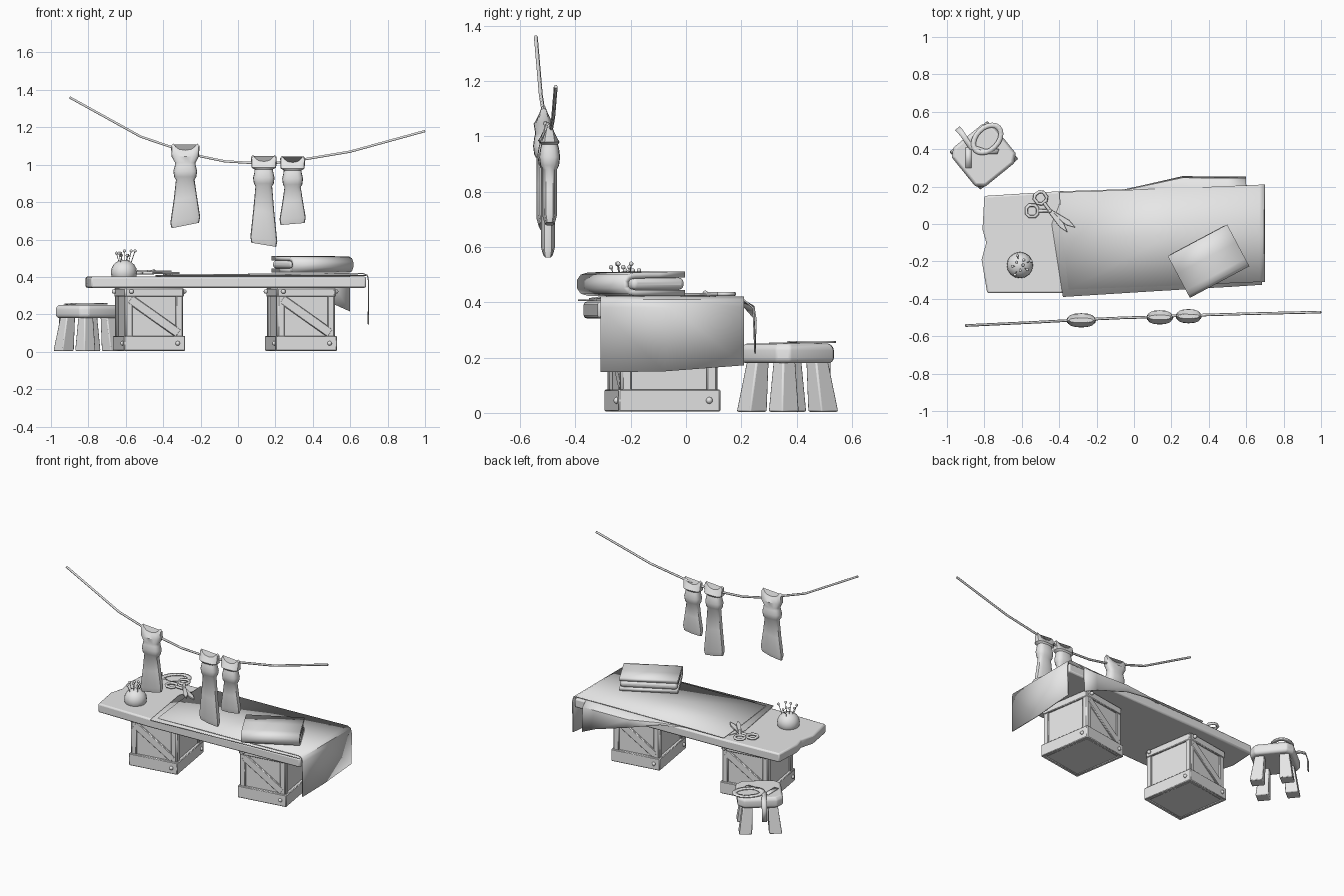
import bpy, bmesh, math
from mathutils import Matrix, Vector

if "Cube" in bpy.data.objects:
    bpy.data.objects.remove(bpy.data.objects["Cube"], do_unlink=True)

grey = bpy.data.materials.new("plain_grey")
grey.use_nodes = True
grey.diffuse_color = (0.8, 0.8, 0.8, 1)
grey.node_tree.nodes["Principled BSDF"].inputs["Base Color"].default_value = (0.8, 0.8, 0.8, 1)


def finish(name, bm, bevel=0, thick=0, segments=2, smooth=True):
    bmesh.ops.recalc_face_normals(bm, faces=bm.faces)
    mesh = bpy.data.meshes.new(name)
    bm.to_mesh(mesh)
    bm.free()
    mesh.materials.append(grey)
    ob = bpy.data.objects.new(name, mesh)
    bpy.context.collection.objects.link(ob)
    if thick:
        mod = ob.modifiers.new("thickness", "SOLIDIFY")
        mod.thickness, mod.offset = thick, 0
    if bevel:
        mod = ob.modifiers.new("soft_edges", "BEVEL")
        mod.width, mod.segments = bevel, segments
    if smooth:
        bpy.ops.object.select_all(action="DESELECT")
        ob.select_set(True)
        bpy.context.view_layer.objects.active = ob
        bpy.ops.object.shade_smooth_by_angle(angle=math.radians(40))
    return ob


def place(x, y, z=0, turn=0):
    return Matrix.Translation((x, y, z)) @ Matrix.Rotation(math.radians(turn), 4, "Z")


def box(name, size, mat, bevel=0.004, segments=1):
    bm = bmesh.new()
    bmesh.ops.create_cube(bm, size=1, matrix=mat @ Matrix.Diagonal((*size, 1)))
    return finish(name, bm, bevel, segments=segments)


def loft(name, rings, bevel=0):
    bm = bmesh.new()
    loops = [[bm.verts.new(p) for p in ring] for ring in rings]
    n = len(loops[0])
    for a, b in zip(loops, loops[1:]):
        for i in range(n):
            bm.faces.new((a[i], a[(i + 1) % n], b[(i + 1) % n], b[i]))
    bm.faces.new(loops[0])
    bm.faces.new(loops[-1])
    return finish(name, bm, bevel)


def slab(name, outline, low, high, bevel=0.01):
    return loft(name, [[(x, y, z) for x, y in outline] for z in (low, high)], bevel)


def sheet(name, rails, thick, cyclic=False, mat=Matrix()):
    bm = bmesh.new()
    rows = [[bm.verts.new(mat @ Vector(p)) for p in rail] for rail in rails]
    for a, b in zip(rows, rows[1:]):
        for i in range(len(a) if cyclic else len(a) - 1):
            j = (i + 1) % len(a)
            bm.faces.new((a[i], a[j], b[j], b[i]))
    return finish(name, bm, thick=thick)


def tube(name, points, radius, cyclic=False):
    curve = bpy.data.curves.new(name, "CURVE")
    curve.dimensions, curve.bevel_depth, curve.bevel_resolution = "3D", radius, 1
    spline = curve.splines.new("POLY")
    spline.points.add(len(points) - 1)
    for sp, p in zip(spline.points, points):
        sp.co = (*p, 1)
    spline.use_cyclic_u, curve.use_fill_caps = cyclic, True
    curve.materials.append(grey)
    ob = bpy.data.objects.new(name, curve)
    bpy.context.collection.objects.link(ob)


def ball(name, at, radius, squash=1):
    bm = bmesh.new()
    bmesh.ops.create_uvsphere(bm, u_segments=16, v_segments=10, radius=radius,
                              matrix=Matrix.Translation(at) @ Matrix.Diagonal((1, 1, squash, 1)))
    return finish(name, bm)


# Table top with a worn left end
slab("table_top", [(-.785, -.37), (-.4, -.37), (.685, -.32), (.685, .21), (-.4, .175),
                   (-.8, .15), (-.81, -.03), (-.79, -.1), (-.815, -.19)], .342, .402)

# Two crates, each with plank walls, rails, braces and bolts
W, D = .31, .35
for side, cx in (("right", -.475), ("left", .337)):
    base = place(cx, -.085, 0, 9)
    box(side + "_crate_body", (W - .02, D - .02, .325), base @ place(0, 0, .17))
    for face in range(4):
        wide, deep = (W, D) if face % 2 == 0 else (D, W)
        wall = base @ Matrix.Rotation(face * math.pi / 2, 4, "Z") @ place(0, -deep / 2, 0)
        tag = f"{side}_crate_{face}_"
        box(tag + "base_rail", (wide + .02, .022, .08), wall @ place(0, 0, .045))
        box(tag + "top_rail", (wide, .016, .045), wall @ place(0, .002, .317))
        for x, z in ((wide / 2 - .03, .045), (.03 - wide / 2, .322)):
            ball(tag + "bolt", wall @ Vector((x, -.012, z)), .012)
        if face % 2 == 0:
            lean = Matrix.Rotation(math.atan2(.21, .3), 4, "Y")
            box(tag + "brace", (.32, .014, .05), wall @ place(0, .004, .19) @ lean)
        for s in (-1, 1):
            box(tag + "post", (.035, .014, .23), wall @ place(s * (wide / 2 - .02), .005, .19))

# Lower cloth with a flap hanging over the back
sheet("under_cloth", [
    [(-.38, -.39, .407), (.1, -.36, .407), (.35, -.345, .408), (.5, -.337, .408), (.685, -.325, .408)],
    [(-.44, .0, .406), (.05, .19, .407), (.26, .205, .408), (.5, .21, .408), (.6, .21, .408)],
    [(-.4, .1, .405), (.05, .2, .402), (.26, .245, .385), (.5, .243, .38), (.6, .243, .38)],
    [(-.4, .105, .404), (.05, .205, .39), (.26, .253, .335), (.5, .25, .26), (.6, .25, .215)]], .006)

# Upper cloth folded down over the left end
sheet("upper_cloth", [
    [(-.35, -.35, .412), (.2, -.33, .414), (.67, -.31, .418), (.692, -.31, .408), (.698, -.31, .38), (.697, -.31, .147)],
    [(-.38, -.08, .412), (.2, -.06, .414), (.67, -.05, .418), (.692, -.05, .408), (.698, -.05, .38), (.697, -.08, .15)],
    [(-.4, .17, .412), (.2, .19, .414), (.67, .21, .418), (.692, .21, .408), (.698, .21, .38), (.697, .21, .172)]], .007)

# Folded cloth bundle
bundle = place(.398, -.198, 0, 28)
fold = [(.125, .434), (-.08, .434), (-.105, .44), (-.117, .455), (-.117, .476),
        (-.105, .491), (-.08, .497), (.02, .499), (.125, .5)]
sheet("folded_cloth", [[(x, v, z) for v, z in fold] for x in (-.18, 0, .18)], .022, mat=bundle)
box("folded_cloth_inner", (.354, .215, .044), bundle @ place(0, .02, .467), .018, 3)

# Pincushion
ball("pincushion", (-.61, -.22, .425), .07, .95)
for i in range(9):
    a = i * 2.4
    out = Vector((math.cos(a), math.sin(a), 0)) * (.015 + .005 * i)
    foot = Vector((-.61, -.22, .47)) + out * .7
    tip = Vector((-.61, -.22, .515 + .012 * (i % 3))) + out * 1.15
    tube("pin", [foot, tip], .002)
    ball("pin_head", tip, .008)

# Scissors
pivot = Vector((-.45, .07, .424))
for name, grip, tip, z in (("upper", (-.5, .14), (-.355, -.045), .43), ("lower", (-.545, .07), (-.312, -.02), .422)):
    grip, tip = Vector((*grip, z)), Vector((*tip, z))
    turn = math.atan2(pivot.y - grip.y, pivot.x - grip.x)
    spin = Matrix.Rotation(turn, 3, "Z")
    corners = [(.03, .015), (.015, .03), (-.015, .03), (-.03, .015),
               (-.03, -.015), (-.015, -.03), (.015, -.03), (.03, -.015)]
    tube(name + "_scissor_grip", [grip + spin @ Vector((x, y, 0)) for x, y in corners], .009, True)
    tube(name + "_scissor_shank", [grip + spin @ Vector((.03, 0, 0)), Vector((pivot.x, pivot.y, z))], .009)
    way = (tip - pivot).xy.normalized()
    side = Vector((-way.y, way.x)) * .015
    start = pivot.xy - way * .02
    blade = [start - side * .6, start + side * .6, tip.xy - way * .05 + side, tip.xy, tip.xy - way * .05 - side]
    slab(name + "_scissor_blade", [tuple(p) for p in blade], z - .006, z + .004, .002)
ball("scissor_pivot", (-.45, .07, .432), .01)

# Stool
stool = place(-.803, .367, 0, 39)
seat = [(.14, .1), (.1, .135), (-.1, .135), (-.14, .1), (-.14, -.1), (-.1, -.135), (.1, -.135), (.14, -.1)]
rings = [[stool @ Vector((x * s, y * s, z)) for x, y in seat] for s, z in ((.93, .18), (1, .193), (1, .232), (.92, .25))]
loft("stool_seat", rings, .006)
for sx in (-1, 1):
    for sy in (-1, 1):
        leg = []
        for reach, half, z in ((.092, .04, .004), (.076, .029, .19)):
            leg.append([stool @ Vector((sx * reach + x * half, sy * reach + y * half, z))
                        for x, y in ((-1, -1), (1, -1), (1, 1), (-1, 1))])
        loft("stool_leg", leg, .006)

# Measuring tape lying in a loop with its end over the seat edge
loop = place(-.785, .455, .256, 45)
sheet("tape_loop", [[(rx * math.cos(i * math.pi / 10), ry * math.sin(i * math.pi / 10), 0) for i in range(20)]
                    for rx, ry in ((.1, .072), (.072, .046))], .008, True, loop)
sheet("tape_end", [
    [(-.73, .375, .257), (-.8, .375, .257), (-.88, .40, .257), (-.925, .465, .255), (-.945, .49, .24), (-.955, .5, .19), (-.955, .5, .12)],
    [(-.72, .402, .257), (-.8, .402, .257), (-.865, .425, .257), (-.9, .48, .255), (-.92, .51, .24), (-.93, .52, .19), (-.93, .52, .12)]], .006)
sheet("tape_tail", [[(x, .3, .252), (x, .41, .252)] for x in (-.9, -.87)], .005)

# Sagging line
tube("hanging_line", [(-.9, -.543, 1.36), (-.52, -.525, 1.15), (-.3, -.513, 1.075), (-.2, -.508, 1.045), (-.07, -.502, 1.018),
                      (.1, -.497, 1.008), (.2, -.492, 1.01), (.36, -.487, 1.03), (.6, -.48, 1.07), (1, -.471, 1.18)], .007)


# Tied rags: pinched head over the line, a tied band and a flared tail
def rag(name, cx, cy, top, band, bottom, width, slant):
    profile = [(top, .8, .012), (top - .012, .95, .02), (top - .05, .92, .036), (band + .045, .68, .03), (band + .03, .7, .034),
               (band, .8, .038), (band - .03, .74, .034), (band - .045, .62, .026), ((band + bottom) / 2, .78, .026),
               (bottom + .03, 1, .026), (bottom, .92, .018)]
    rings = []
    for k, (z, w, d) in enumerate(profile):
        ring = []
        for i in range(16):
            a = i * math.pi / 8
            c, s = math.cos(a), math.sin(a)
            x = math.copysign(abs(c) ** .7, c) * w * width
            pleat = 1 - .18 * (k > 6) * math.cos(3 * a) ** 2
            tilt = slant * x / width if k > 7 else (.018 * math.cos(2 * a) if k < 2 else 0)
            ring.append((cx + x, cy + math.copysign(abs(s) ** .7, s) * d * pleat, z + tilt))
        rings.append(ring)
    loft(name, rings)


rag("right_rag", -.282, -.515, 1.095, .965, .675, .08, .016)
rag("middle_rag", .138, -.499, 1.035, .93, .572, .072, -.012)
rag("left_rag", .292, -.493, 1.03, .925, .683, .07, .006)
